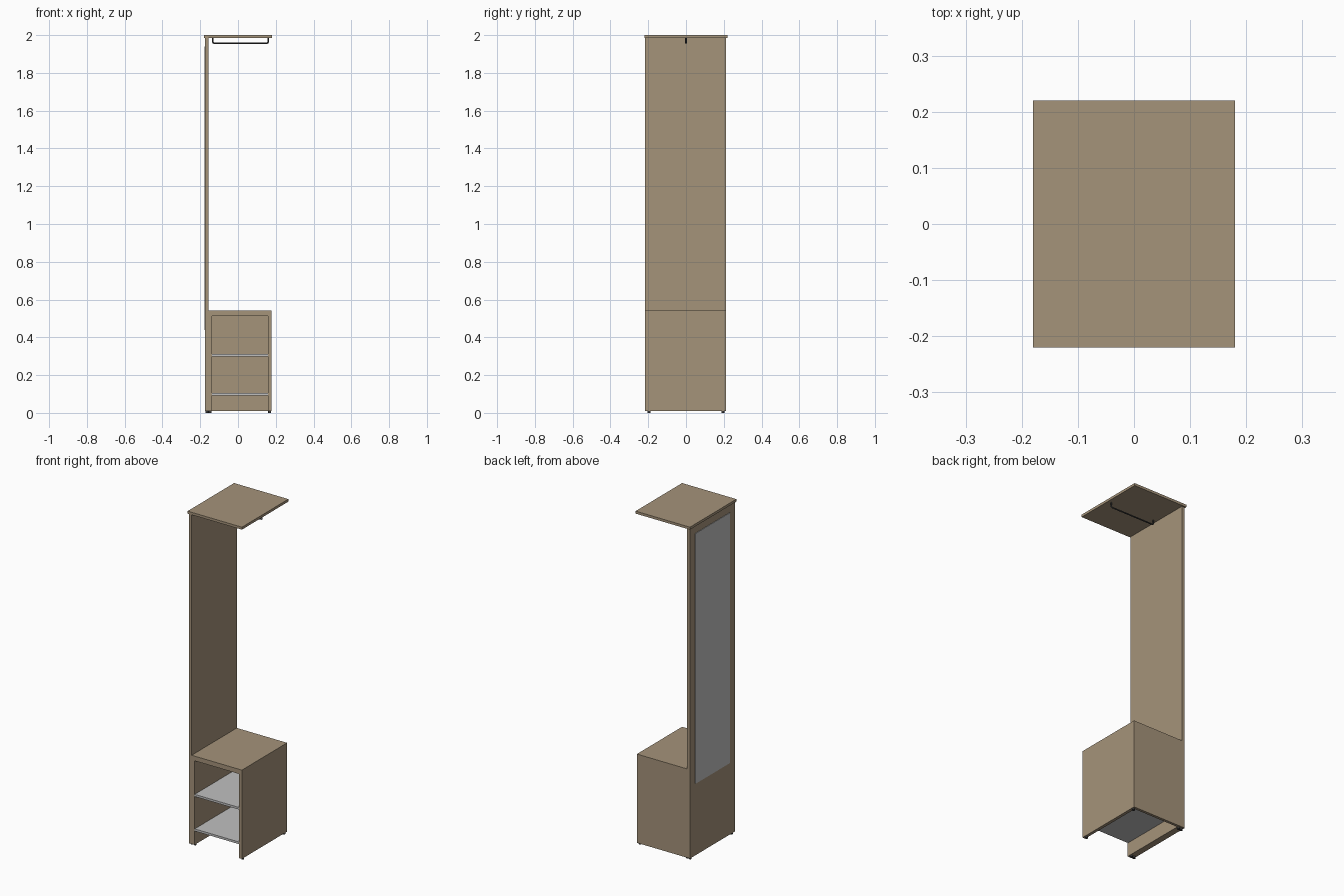
import bpy
import bmesh
from mathutils import Vector

if "Cube" in bpy.data.objects:
    bpy.data.objects.remove(bpy.data.objects["Cube"])


def material(name, rgb):
    m = bpy.data.materials.new(name)
    m.diffuse_color = (*rgb, 1.0)
    m.use_nodes = True
    m.node_tree.nodes["Principled BSDF"].inputs["Base Color"].default_value = m.diffuse_color
    return m


WOOD = material("warm taupe wood", (0.376, 0.292, 0.195))
GREY = material("light grey", (0.53, 0.53, 0.53))
DARK = material("dark metal", (0.05, 0.05, 0.05))


def finish(name, bm, mat):
    mesh = bpy.data.meshes.new(name)
    bm.to_mesh(mesh)
    bm.free()
    mesh.materials.append(mat)
    ob = bpy.data.objects.new(name, mesh)
    bpy.context.collection.objects.link(ob)
    return ob


def box(name, x, y, z, mat):
    """Board given by its (min, max) ranges."""
    bm = bmesh.new()
    bmesh.ops.create_cube(bm, size=1)
    for v in bm.verts:
        v.co = Vector([r[0] if c < 0 else r[1] for r, c in zip((x, y, z), v.co)])
    return finish(name, bm, mat)


DEPTH = (-0.216, 0.212)

# Tall side panel and overhanging top board
box("tall_side_panel", (-0.175, -0.156), DEPTH, (0.01, 1.985), WOOD)
box("top_board", (-0.18, 0.18), (-0.22, 0.22), (1.985, 2.0), WOOD)

# Mirror on the outer face of the tall panel
box("mirror", (-0.178, -0.174), (-0.163, 0.163), (0.44, 1.94), GREY)

# Low cabinet, open at the front and the bottom
box("cabinet_left_side", (-0.156, -0.137), DEPTH, (0.01, 0.514), WOOD)
box("cabinet_right_side", (0.159, 0.177), DEPTH, (0.01, 0.514), WOOD)
box("cabinet_top", (-0.156, 0.177), DEPTH, (0.514, 0.542), WOOD)
box("cabinet_back", (-0.137, 0.159), (0.196, 0.212), (0.01, 0.514), WOOD)

# Shelves
for name, z in (("lower_shelf", 0.092), ("middle_shelf", 0.299)):
    box(name, (-0.137, 0.159), (-0.214, 0.196), (z, z + 0.013), GREY)

# Small feet under the upright panels
for i, x in enumerate((-0.165, -0.147, 0.168)):
    for side, y in (("front", -0.195), ("back", 0.195)):
        bm = bmesh.new()
        bmesh.ops.create_cone(bm, cap_ends=True, segments=16, radius1=0.008,
                              radius2=0.008, depth=0.01)
        bmesh.ops.translate(bm, verts=bm.verts, vec=(x, y, 0.005))
        finish(f"{side}_foot_{i + 1}", bm, DARK)

# Hanging rail: a bent rod below the top board
curve = bpy.data.curves.new("hanging_rail", 'CURVE')
curve.dimensions = '3D'
curve.bevel_depth = 0.004
curve.bevel_resolution = 2
curve.use_fill_caps = True
path = [(-0.133, 1.986), (-0.133, 1.963), (-0.131, 1.959), (-0.127, 1.957),
        (0.153, 1.957), (0.157, 1.959), (0.159, 1.963), (0.159, 1.986)]
spline = curve.splines.new('POLY')
spline.points.add(len(path) - 1)
for p, (x, z) in zip(spline.points, path):
    p.co = (x, 0, z, 1)
curve.materials.append(DARK)
rail = bpy.data.objects.new("hanging_rail", curve)
bpy.context.collection.objects.link(rail)
